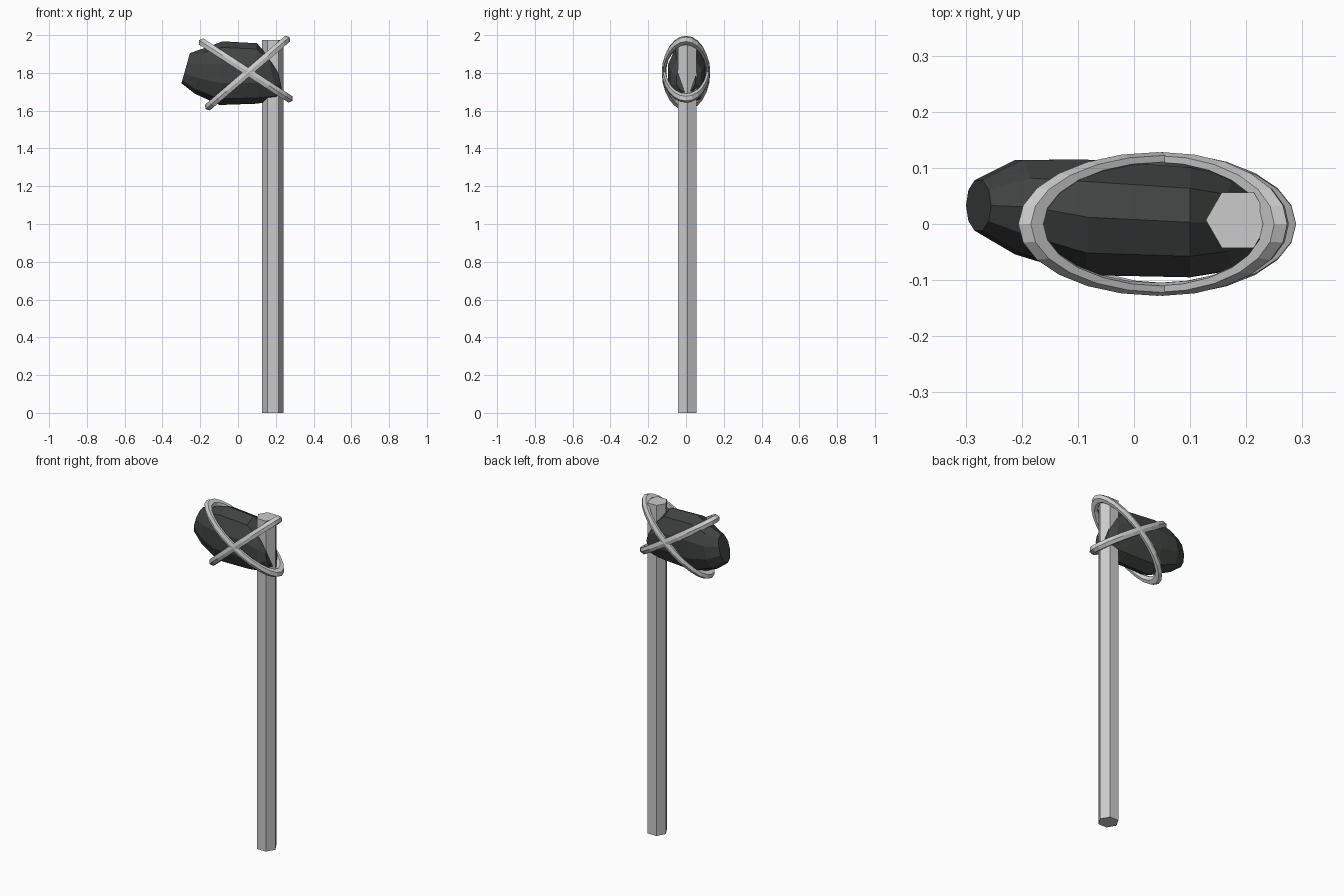
import bpy, bmesh
from math import cos, sin, pi, atan2, hypot
from mathutils import Matrix

if "Cube" in bpy.data.objects:
    bpy.data.objects.remove(bpy.data.objects["Cube"])


def make_object(name, bm):
    bmesh.ops.recalc_face_normals(bm, faces=bm.faces[:])
    mesh = bpy.data.meshes.new(name)
    bm.to_mesh(mesh)
    bm.free()
    obj = bpy.data.objects.new(name, mesh)
    bpy.context.collection.objects.link(obj)
    return obj


# Hexagonal handle
bpy.ops.mesh.primitive_cylinder_add(vertices=6, radius=0.057, depth=1.975,
                                    location=(0.185, 0.007, 0.9875))
handle = bpy.context.object
handle.name = "handle"
handle.rotation_euler.z = pi / 6

# Stone head: faceted loft along x, each station is (x, y centre, y radius, z low, z high, lean)
stations = [(-0.277, 0.033, 0.045, 1.745, 1.905, 0.28),
            (-0.205, 0.030, 0.084, 1.690, 1.930, 0.20),
            (-0.090, 0.012, 0.103, 1.630, 1.967, 0.05),
            (0.100, 0.003, 0.098, 1.637, 1.957, 0.0),
            (0.185, 0.002, 0.082, 1.655, 1.890, -0.2),
            (0.222, 0.000, 0.050, 1.695, 1.830, -0.2)]
SIDES = 10
bm = bmesh.new()
rings = []
for x, yc, ry, lo, hi, lean in stations:
    ring = []
    for i in range(SIDES):
        a = 2 * pi * (i + 0.5) / SIDES
        dz = sin(a) / sin(pi / 2 - 0) * (hi - lo) / 2
        ring.append(bm.verts.new((x + lean * dz, yc + ry * cos(a) / cos(pi / SIDES),
                                  (lo + hi) / 2 + dz)))
    rings.append(ring)
for r0, r1 in zip(rings, rings[1:]):
    for i in range(SIDES):
        j = (i + 1) % SIDES
        bm.faces.new((r0[i], r0[j], r1[j], r1[i]))
bm.faces.new(rings[0])
bm.faces.new(rings[-1])
head = make_object("stone_head", bm)
stone = bpy.data.materials.new("dark_stone")
stone.diffuse_color = (0.05, 0.055, 0.052, 1)
stone.use_nodes = True
stone.node_tree.nodes["Principled BSDF"].inputs["Base Color"].default_value = stone.diffuse_color
head.data.materials.append(stone)


# Binding hoops: stretched low-poly rings crossing over the head and handle
def hoop(name, start, end):
    dx, dz = end[0] - start[0], end[1] - start[1]
    half = hypot(dx, dz) / 2
    bpy.ops.mesh.primitive_torus_add(major_segments=24, minor_segments=6,
                                     major_radius=1.0, minor_radius=0.1)
    obj = bpy.context.object
    obj.name = name
    centre = ((start[0] + end[0]) / 2, 0, (start[1] + end[1]) / 2)
    obj.data.transform(Matrix.Translation(centre)
                       @ Matrix.Rotation(-atan2(dz, dx), 4, 'Y')
                       @ Matrix.Diagonal((half / 1.1, 0.128 / 1.1, 0.23, 1)))


hoop("binding_hoop_falling", (-0.206, 1.973), (0.289, 1.652))
hoop("binding_hoop_rising", (-0.172, 1.608), (0.273, 1.990))
